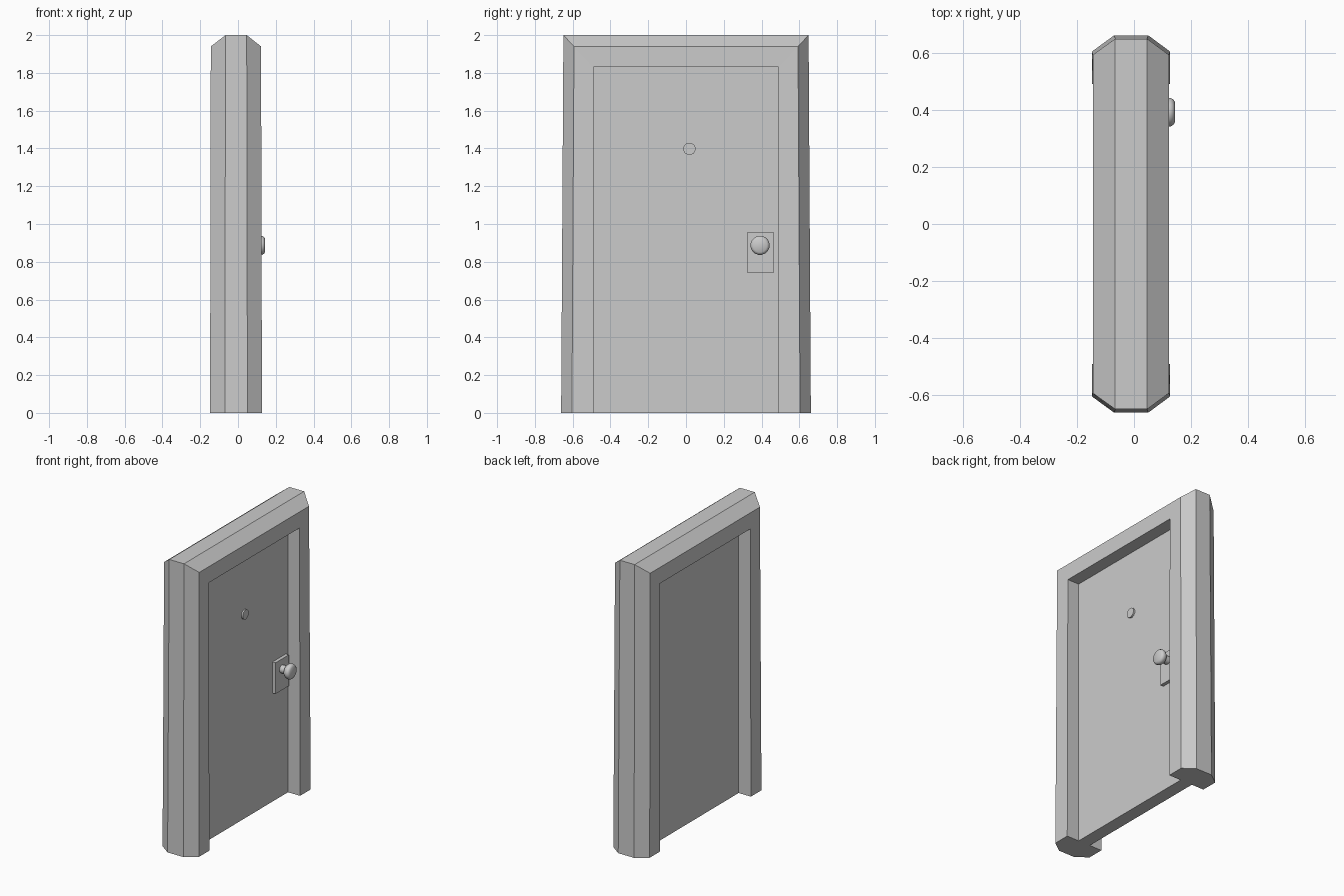
import bpy, bmesh, math
from mathutils import Vector

if "Cube" in bpy.data.objects:
    bpy.data.objects.remove(bpy.data.objects["Cube"])


def finish(name, bm, smooth=False):
    bmesh.ops.recalc_face_normals(bm, faces=bm.faces)
    me = bpy.data.meshes.new(name)
    bm.to_mesh(me)
    bm.free()
    ob = bpy.data.objects.new(name, me)
    bpy.context.collection.objects.link(ob)
    if smooth:
        bpy.ops.object.select_all(action='DESELECT')
        ob.select_set(True)
        bpy.context.view_layer.objects.active = ob
        bpy.ops.object.shade_smooth_by_angle(angle=math.radians(40))
    return ob


def loft(bm, rings):
    """Closed cross-sections joined in order, with capped ends."""
    vs = [[bm.verts.new(p) for p in r] for r in rings]
    n = len(vs[0])
    for a, b in zip(vs, vs[1:]):
        for i in range(n):
            j = (i + 1) % n
            bm.faces.new((a[i], a[j], b[j], b[i]))
    bm.faces.new(vs[0])
    bm.faces.new(vs[-1])


def box(name, lo, hi):
    bm = bmesh.new()
    bmesh.ops.create_cube(bm, size=1)
    lo, hi = Vector(lo), Vector(hi)
    for v in bm.verts:
        v.co = (lo + hi) / 2 + Vector(a * b for a, b in zip(v.co, hi - lo))
    return finish(name, bm)


def lathe_x(name, profile, y, z, sides, smooth):
    """Turn (x, radius) points around an axis parallel to x."""
    bm = bmesh.new()
    angles = [2 * math.pi * (i + 0.5) / sides for i in range(sides)]
    loft(bm, [[(x, y + r * math.cos(a), z + r * math.sin(a)) for a in angles]
              for x, r in profile])
    return finish(name, bm, smooth)


INNER, TOP = 0.49, 1.83

# Frame: bevelled, slightly tapering profile swept up, across and down
foot = [(0.127, INNER), (0.127, 0.604), (0.05, 0.661),
        (-0.07, 0.661), (-0.148, 0.604), (-0.148, INNER)]
head = [(0.122, INNER, TOP), (0.122, 0.593, 1.94), (0.046, 0.649, 2.0),
        (-0.066, 0.649, 2.0), (-0.144, 0.593, 1.94), (-0.144, INNER, TOP)]
bm = bmesh.new()
loft(bm, [[(x, -y, 0) for x, y in foot],
          [(x, -y, z) for x, y, z in head],
          head,
          [(x, y, 0) for x, y in foot]])
finish("door_frame", bm)

# Door leaf, recessed on both sides
box("door_panel", (-0.055, -INNER, 0), (0.035, INNER, TOP))

# Lock plate and round knob
box("lock_plate", (0.03, 0.323, 0.742), (0.058, 0.466, 0.955))
lathe_x("door_knob", [(0.055, 0.027), (0.092, 0.027), (0.099, 0.04),
                      (0.110, 0.049), (0.128, 0.051), (0.137, 0.046),
                      (0.143, 0.037)], 0.392, 0.887, 16, True)

# Peephole
lathe_x("peephole", [(0.03, 0.033), (0.046, 0.033)], 0.018, 1.398, 12, True)
